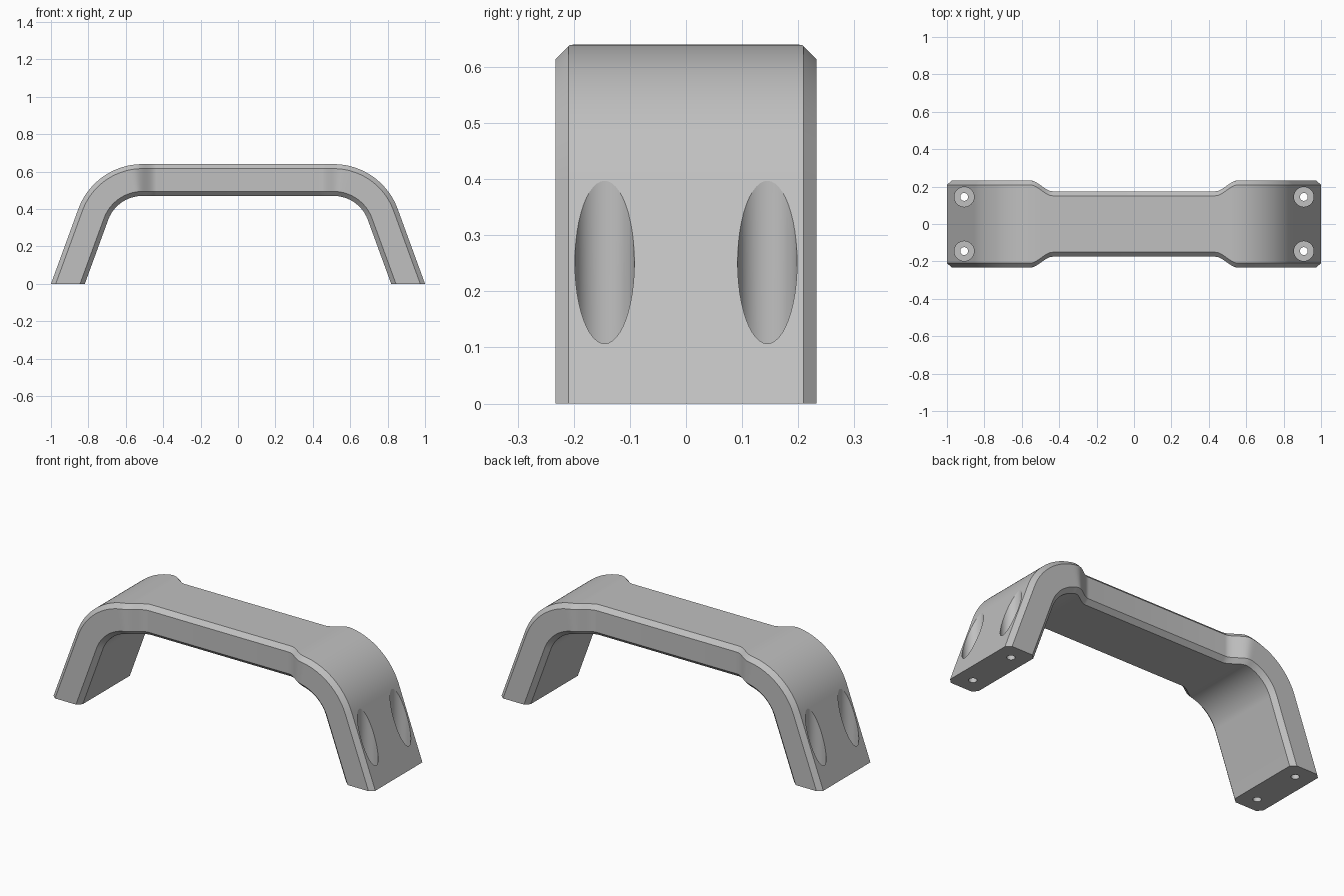
import bpy, bmesh, math
from mathutils import Vector

if "Cube" in bpy.data.objects:
    bpy.data.objects.remove(bpy.data.objects["Cube"], do_unlink=True)

TOP, THICK, RADIUS, CHAMFER = 0.64, 0.17, 0.365, 0.024
LEAN = math.radians(20)
WIDE, NARROW = 0.233, 0.175
BEND_X = 0.511

grey = bpy.data.materials.new("satin grey")
grey.use_nodes = True
colour = (0.53, 0.53, 0.53, 1)
grey.diffuse_color = colour
grey.node_tree.nodes["Principled BSDF"].inputs["Base Color"].default_value = colour


def half_width(x):
    """Wide over the legs, easing to a narrow grip."""
    t = min(max((abs(x) - 0.435) / 0.12, 0), 1)
    return NARROW + (WIDE - NARROW) * t * t * (3 - 2 * t)


# Stations from the foot to the middle: pairs of outer and inner points in x, z
foot_inner = 1 - THICK / math.cos(LEAN)
stations = [(Vector((1, 0)), Vector((foot_inner, 0)))]
ARC_STEPS = 28
for i in range(ARC_STEPS + 1):
    a = LEAN + (math.pi / 2 - LEAN) * i / ARC_STEPS
    ray = Vector((math.cos(a), math.sin(a)))
    centre = Vector((BEND_X, TOP - RADIUS))
    stations.append((centre + ray * RADIUS, centre + ray * (RADIUS - THICK)))
for i in range(1, 11):
    x = BEND_X + (0.435 - BEND_X) * i / 10
    stations.append((Vector((x, TOP)), Vector((x, TOP - THICK))))
stations += [(Vector((-o.x, o.y)), Vector((-n.x, n.y))) for o, n in reversed(stations)]

# Handle body: a chamfered section swept through the stations
bm = bmesh.new()
rings = []
f = CHAMFER / THICK
section = [(0, 1, 1), (f, 1, 0), (1 - f, 1, 0), (1, 1, 1),
           (1, -1, 1), (1 - f, -1, 0), (f, -1, 0), (0, -1, 1)]
for outer, inner in stations:
    ring = []
    for depth, side, inset in section:
        p = outer.lerp(inner, depth)
        y = side * (half_width(p.x) - inset * CHAMFER)
        ring.append(bm.verts.new((p.x, y, p.y)))
    rings.append(ring)
for a, b in zip(rings, rings[1:]):
    for k in range(8):
        m = (k + 1) % 8
        bm.faces.new((a[k], a[m], b[m], b[k]))
bm.faces.new(rings[0])
bm.faces.new(rings[-1])
bmesh.ops.recalc_face_normals(bm, faces=bm.faces)
mesh = bpy.data.meshes.new("handle")
bm.to_mesh(mesh)
bm.free()
mesh.materials.append(grey)
handle = bpy.data.objects.new("handle", mesh)
bpy.context.collection.objects.link(handle)


def cut_hole(name, x, y, radius, low, high):
    bpy.ops.mesh.primitive_cylinder_add(vertices=48, radius=radius, depth=high - low,
                                        location=(x, y, (low + high) / 2))
    cutter = bpy.context.object
    cutter.name = name
    cutter.hide_render = True
    cutter.data.materials.append(grey)
    bpy.context.view_layer.objects.active = handle
    mod = handle.modifiers.new(name, "BOOLEAN")
    mod.operation, mod.solver, mod.object = "DIFFERENCE", "EXACT", cutter
    bpy.ops.object.modifier_apply(modifier=mod.name)
    bpy.data.objects.remove(cutter, do_unlink=True)


# Screw pockets and through holes in both feet
for sx in (-1, 1):
    for sy in (-1, 1):
        cut_hole("screw_pocket", sx * 0.908, sy * 0.145, 0.053, 0.05, 0.55)
        cut_hole("screw_hole", sx * 0.908, sy * 0.145, 0.021, -0.1, 0.3)

bpy.ops.object.select_all(action="DESELECT")
handle.select_set(True)
bpy.context.view_layer.objects.active = handle
bpy.ops.object.shade_smooth_by_angle(angle=math.radians(18))
